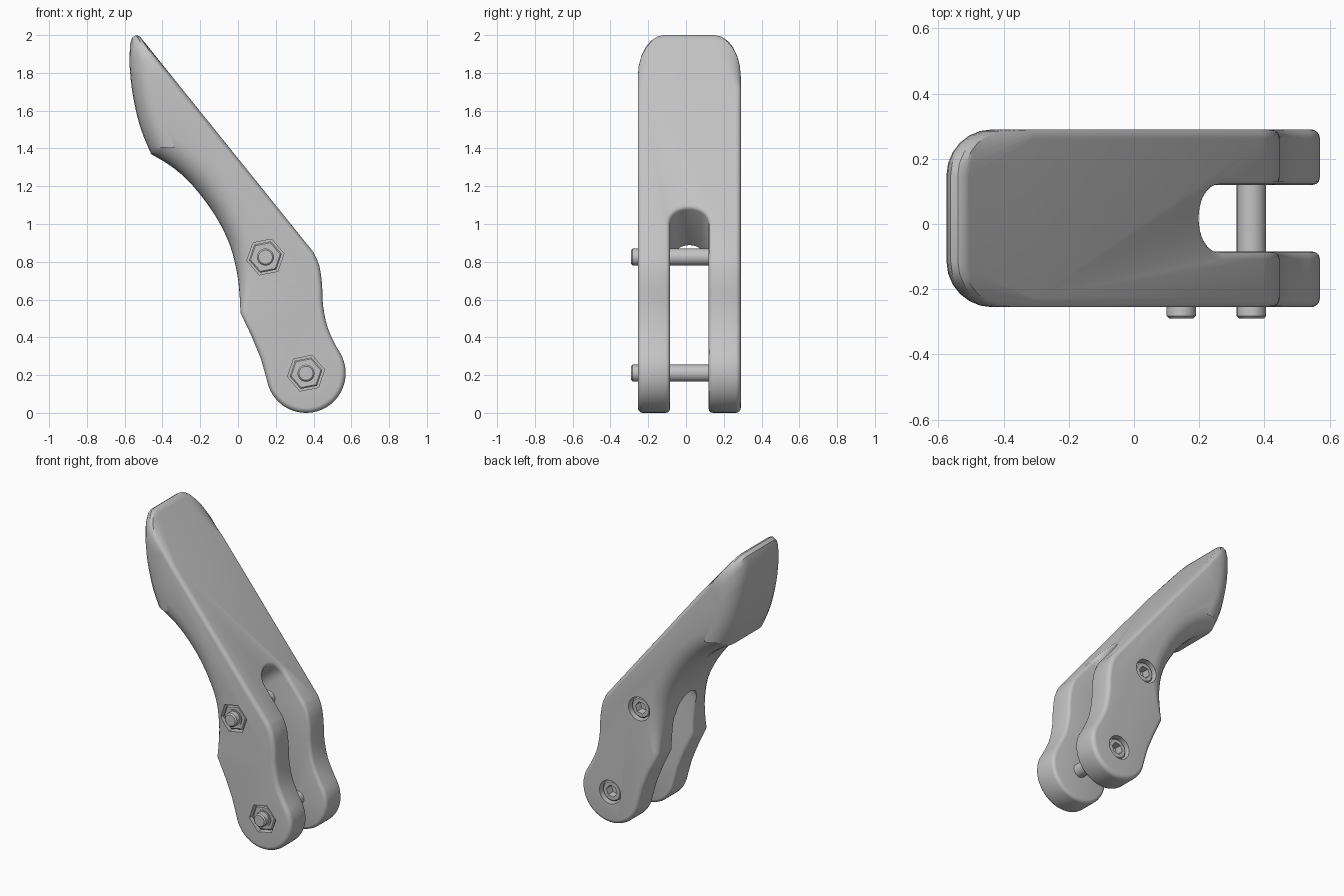
import bpy, bmesh, math
from mathutils import Vector

cube = bpy.data.objects.get("Cube")
if cube:
    bpy.data.objects.remove(cube, do_unlink=True)

MID_Y, HALF_Y = 0.0175, 0.2725      # body centre and half width
SLOT = 0.1025                       # half width of the fork slot
BIG, SMALL = 0.14, 0.028            # edge rounding radii
FRONT, BACK = MID_Y - HALF_Y, MID_Y + HALF_Y
BOLTS = {"upper": (0.145, 0.825), "lower": (0.36, 0.21)}
PARTS = []

grey = bpy.data.materials.new("plain grey")
grey.use_nodes = True
COLOUR = (0.55, 0.55, 0.55, 1)
grey.diffuse_color = COLOUR
grey.node_tree.nodes["Principled BSDF"].inputs["Base Color"].default_value = COLOUR


def loft(name, rings):
    """Skin closed rings of points and cap both ends."""
    bm = bmesh.new()
    rows = [[bm.verts.new(p) for p in ring] for ring in rings]
    n = len(rows[0])
    for a, b in zip(rows, rows[1:]):
        for i in range(n):
            j = (i + 1) % n
            bm.faces.new((a[i], a[j], b[j], b[i]))
    bm.faces.new(rows[0])
    bm.faces.new(rows[-1])
    bmesh.ops.recalc_face_normals(bm, faces=bm.faces)
    mesh = bpy.data.meshes.new(name)
    bm.to_mesh(mesh)
    bm.free()
    obj = bpy.data.objects.new(name, mesh)
    bpy.context.collection.objects.link(obj)
    return obj


def turned(name, centre, sections, sides=32, turn=0.0):
    """Round or hexagonal part along y, from (y, radius) sections."""
    angles = [turn + math.tau * k / sides for k in range(sides)]
    return loft(name, [[(centre[0] + r * math.cos(a), y, centre[1] + r * math.sin(a))
                        for a in angles] for y, r in sections])


def cut(obj, cutters):
    """Subtract the cutters, keep the result and drop the cutters."""
    for c in cutters:
        c.hide_render = True
        mod = obj.modifiers.new("cut", 'BOOLEAN')
        mod.operation, mod.solver, mod.object = 'DIFFERENCE', 'EXACT', c
    bpy.context.view_layer.update()
    graph = bpy.context.evaluated_depsgraph_get()
    mesh = bpy.data.meshes.new_from_object(obj.evaluated_get(graph))
    obj.modifiers.clear()
    obj.data = mesh
    for c in cutters:
        bpy.data.objects.remove(c, do_unlink=True)


def smooth(points, steps=3):
    """Catmull-Rom curve through (x, z, radius) points."""
    p = [Vector(q) for q in points]
    p = [p[0]] + p + [p[-1]]
    out = []
    for a, b, c, d in zip(p, p[1:], p[2:], p[3:]):
        for k in range(steps):
            t = k / steps
            out.append(0.5 * (2 * b + (c - a) * t + (2 * a - 5 * b + 4 * c - d) * t * t
                              + (3 * b - a - 3 * c + d) * t ** 3))
    return out + [p[-1]]


# Side profile, clockwise: tip, slope, waist, eye, shin, underside, lip
S, B = SMALL, BIG
tip = [(-0.572, 1.95, B), (-0.562, 1.985, B), (-0.54, 2.0, B), (-0.52, 1.993, B), (-0.505, 1.975, B)]
slope = [(-0.305, 1.726, S)]
waist = smooth([(0.40, 0.85, S), (0.43, 0.78, S), (0.445, 0.68, S), (0.45, 0.57, S),
                (0.475, 0.45, S), (0.524, 0.345, S)])
eye_x, eye_z = BOLTS["lower"]
eye = []
for k in range(1, 29):
    a = math.radians(38 - 208 * k / 28)
    eye.append((eye_x + 0.21 * math.cos(a), eye_z + 0.21 * math.sin(a), S))
shin = [(0.12, 0.29, S), (0.07, 0.41, S)]
under = smooth([(0.013, 0.53, S), (0.008, 0.63, 0.06), (-0.005, 0.74, 0.09), (-0.04, 0.88, 0.12),
                (-0.1, 1.01, 0.13), (-0.18, 1.13, B), (-0.27, 1.235, B), (-0.36, 1.31, B),
                (-0.46, 1.37, B)])
lip = smooth([(-0.46, 1.37, B), (-0.52, 1.52, B), (-0.56, 1.70, B), (-0.575, 1.85, B)])[1:]
profile = [Vector(q) for q in tip + slope + waist + eye + shin + under + lip]

# How far each profile point moves inward at the side faces
shift = []
for i, p in enumerate(profile):
    if p.z > B - 0.001 and p.y > 1.4:
        shift.append(Vector((B, -0.22 * ((p.y - 1.37) / 0.63) ** 1.3)))
    else:
        q, r = profile[i - 1], profile[(i + 1) % len(profile)]
        d1 = Vector((p.x - q.x, p.y - q.y)).normalized()
        d2 = Vector((r.x - p.x, r.y - p.y)).normalized()
        d = (d1 + d2).normalized()
        shift.append(Vector((d.y, -d.x)) * p.z)

# Lever body with rounded side edges
rings = []
STEPS = 6
for side in (-1, 1):
    for k in range(STEPS + 1):
        a = math.pi / 2 * (k if side < 0 else STEPS - k) / STEPS
        rings.append([(p.x + v.x * (1 - math.sin(a)),
                       MID_Y + side * (HALF_Y - p.z * (1 - math.cos(a))),
                       p.y + v.y * (1 - math.sin(a))) for p, v in zip(profile, shift)])
body = loft("lever_body", rings)

# Fork slot, cut square to the slope with a round end
along = Vector((0.40 + 0.505, 0, 0.85 - 1.975)).normalized() * -1
normal = Vector((along.z, 0, -along.x))
on_slope = Vector((0.40, MID_Y, 0.85))
slot_centre = on_slope + along * 0.205
outline = [(SLOT * math.cos(math.pi * k / 20), SLOT * math.sin(math.pi * k / 20)) for k in range(21)]
outline += [(-SLOT, -1.6), (SLOT, -1.6)]
slot = loft("slot_cutter", [[slot_centre + Vector((0, w, 0)) + along * u + normal * n
                             for w, u in outline] for n in (-1, 1)])
cut(body, [slot])

# Round the slot edges along the arms and on the slope
bm = bmesh.new()
bm.from_mesh(body.data)


def on_wall(v):
    return abs(abs(v.co.y - MID_Y) - SLOT) < 1e-4


def on_round_end(v):
    rel = v.co - slot_centre
    return abs(rel.dot(normal)) < 1e-4 and rel.dot(along) > -1e-3 and abs(rel.y) < SLOT + 1e-3


edges = [e for e in bm.edges if len(e.link_faces) == 2 and e.calc_face_angle() > 0.9
         and (all(on_wall(v) for v in e.verts) or all(on_round_end(v) for v in e.verts))]
bmesh.ops.bevel(bm, geom=edges, offset=0.022, offset_type='OFFSET', segments=3,
                profile=0.5, affect='EDGES', clamp_overlap=False)
bm.to_mesh(body.data)
bm.free()

# Nut pockets in the front, round head pockets in the back
TURN = math.radians(11)
pockets = []
for centre in BOLTS.values():
    pockets.append(turned("nut_pocket", centre, [(FRONT - 0.1, 0.1), (FRONT + 0.07, 0.1)], 6, TURN))
    pockets.append(turned("head_pocket", centre, [(BACK - 0.09, 0.078), (BACK + 0.1, 0.078)]))
cut(body, pockets)
PARTS.append(body)

# Bolts, nuts and socket heads
for name, centre in BOLTS.items():
    PARTS.append(turned(name + "_bolt", centre,
                        [(-0.29, 0.037), (-0.282, 0.045), (BACK - 0.08, 0.045)]))
    PARTS.append(turned(name + "_nut", centre,
                        [(FRONT + 0.012, 0.08), (FRONT + 0.018, 0.088), (FRONT + 0.075, 0.088)], 6, TURN))
    PARTS.append(turned(name + "_nut_collar", centre, [(FRONT + 0.006, 0.054), (FRONT + 0.03, 0.054)]))
    head = turned(name + "_bolt_head", centre,
                  [(BACK - 0.095, 0.068), (BACK - 0.026, 0.068), (BACK - 0.018, 0.06)])
    cut(head, [turned("socket_cutter", centre, [(BACK - 0.07, 0.04), (BACK + 0.1, 0.04)], 6, TURN)])
    PARTS.append(head)

# Colour and shading
bpy.ops.object.select_all(action='DESELECT')
for obj in PARTS:
    obj.data.materials.clear()
    obj.data.materials.append(grey)
    obj.select_set(True)
bpy.context.view_layer.objects.active = body
bpy.ops.object.shade_smooth_by_angle(angle=math.radians(32))
